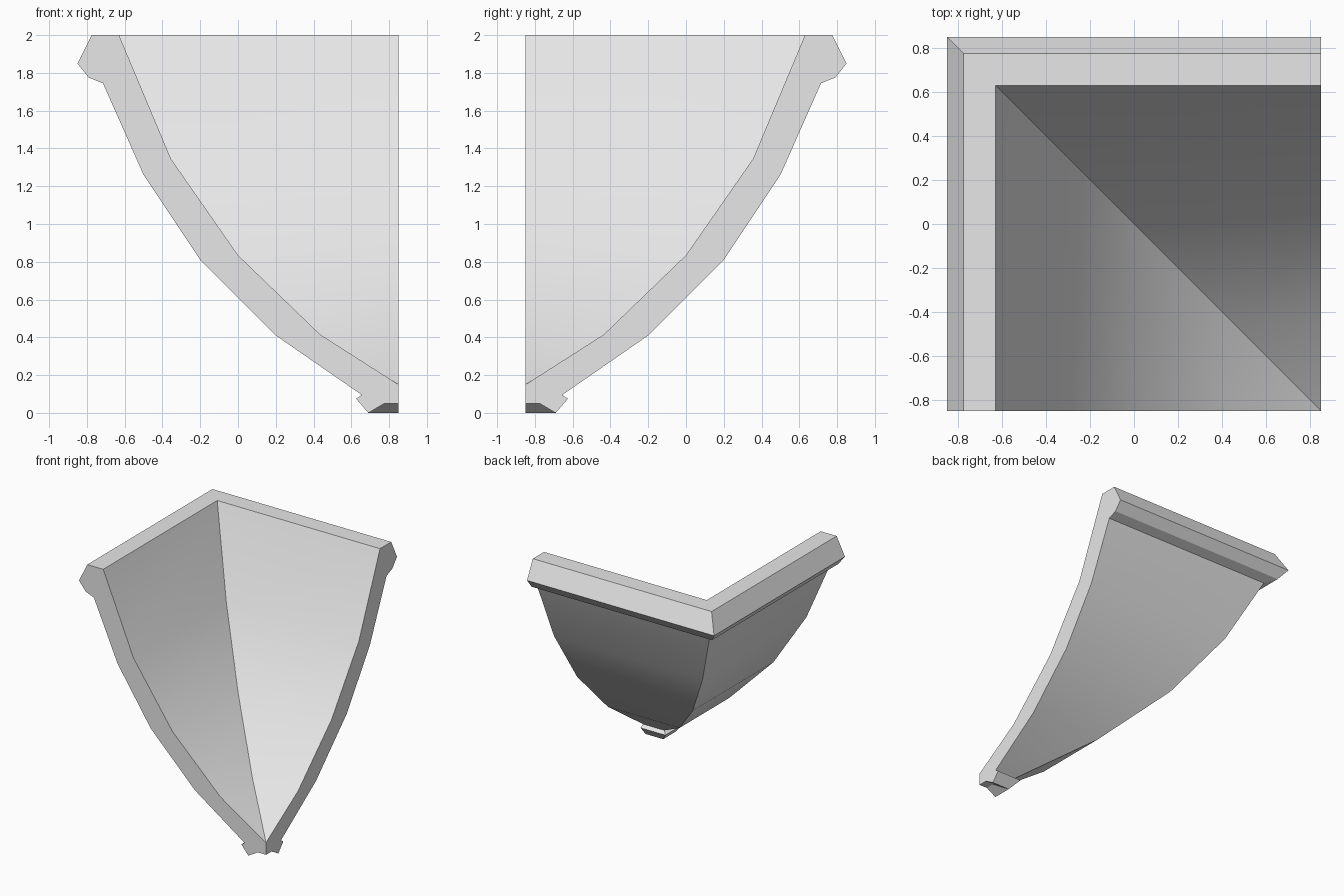
import bpy, bmesh, math

cube = bpy.data.objects.get("Cube")
if cube:
    bpy.data.objects.remove(cube, do_unlink=True)

# Plain stone colour
stone = bpy.data.materials.new("light grey stone")
stone.use_nodes = True
GREY = (0.8, 0.8, 0.8, 1.0)
stone.diffuse_color = GREY
stone.node_tree.nodes["Principled BSDF"].inputs["Base Color"].default_value = GREY

HALF = 0.85  # half the plan width

# Wall section as (x, z): rim moulding, outer curve, foot moulding, inner curve
rim = [(-0.775, 2.0), (-HALF, 1.85), (-0.79, 1.775), (-0.715, 1.745)]
outer = [(-0.5, 1.26), (-0.2, 0.81), (0.2, 0.41), (0.655, 0.095)]
foot = [(0.625, 0.075), (0.69, 0.0), (0.775, 0.05), (HALF, 0.05)]
inner = [(HALF, 0.15), (0.435, 0.415), (0.0, 0.835), (-0.355, 1.345), (-0.63, 2.0)]
section = rim + outer + foot + inner

# Sweep the section along two walls that meet in a mitre
bm = bmesh.new()
front_end = [bm.verts.new((x, -HALF, z)) for x, z in section]
mitre = [bm.verts.new((x, -x, z)) for x, z in section]
side_end = [bm.verts.new((HALF, -x, z)) for x, z in section]
count = len(section)
for a, b in ((front_end, mitre), (mitre, side_end)):
    for i in range(count):
        j = (i + 1) % count
        bm.faces.new((a[i], a[j], b[j], b[i]))
bm.faces.new(front_end)
bm.faces.new(side_end)

# Weld the walls where they taper to a point at the foot
bmesh.ops.remove_doubles(bm, verts=bm.verts[:], dist=0.0005)
bmesh.ops.recalc_face_normals(bm, faces=bm.faces[:])

mesh = bpy.data.meshes.new("corner_bracket")
bm.to_mesh(mesh)
bm.free()
mesh.materials.append(stone)
bracket = bpy.data.objects.new("corner_bracket", mesh)
bpy.context.collection.objects.link(bracket)

# Smooth curves, crisp mouldings and mitre
bpy.ops.object.select_all(action='DESELECT')
bracket.select_set(True)
bpy.context.view_layer.objects.active = bracket
bpy.ops.object.shade_smooth_by_angle(angle=math.radians(25))
